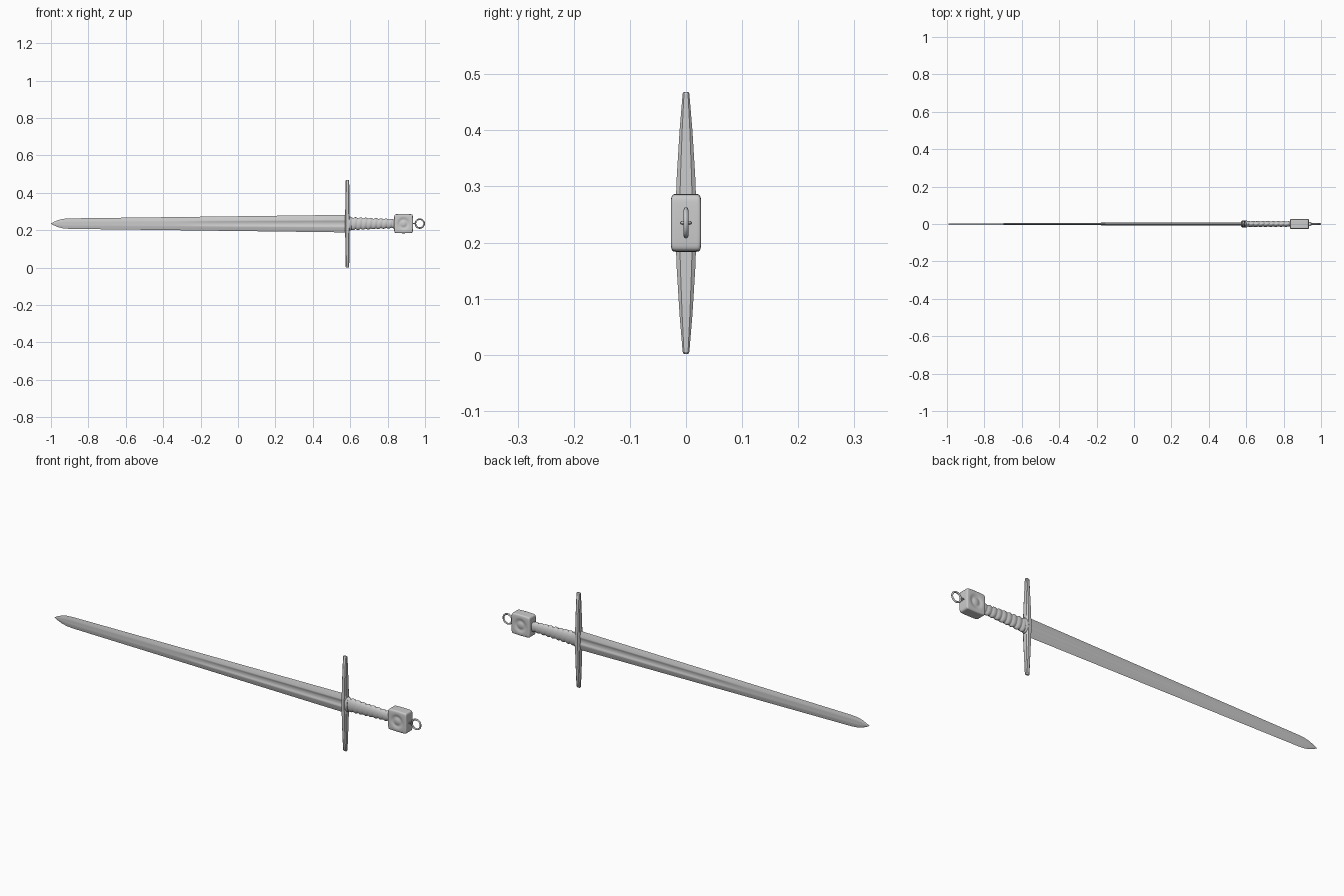
import bpy, bmesh, math

if "Cube" in bpy.data.objects:
    bpy.data.objects.remove(bpy.data.objects["Cube"])

AXIS = 0.235  # height of the sword's long axis


def finish(name, bm, angle=35):
    bmesh.ops.recalc_face_normals(bm, faces=bm.faces)
    me = bpy.data.meshes.new(name)
    bm.to_mesh(me)
    bm.free()
    ob = bpy.data.objects.new(name, me)
    bpy.context.collection.objects.link(ob)
    bpy.ops.object.select_all(action='DESELECT')
    ob.select_set(True)
    bpy.context.view_layer.objects.active = ob
    bpy.ops.object.shade_smooth_by_angle(angle=math.radians(angle))
    return ob


def loft(name, rings, closed=False, angle=35):
    """Skin a list of equal-length point rings; cap the ends unless closed."""
    bm = bmesh.new()
    vs = [[bm.verts.new(p) for p in r] for r in rings]
    n = len(vs[0])
    pairs = list(zip(vs, vs[1:])) + ([(vs[-1], vs[0])] if closed else [])
    for a, b in pairs:
        for i in range(n):
            j = (i + 1) % n
            bm.faces.new((a[i], a[j], b[j], b[i]))
    if not closed:
        bm.faces.new(vs[0])
        bm.faces.new(vs[-1])
    return finish(name, bm, angle)


def torus(name, cx, major, minor, vertical, seg=32, sides=12):
    rings = []
    for i in range(seg):
        a = math.tau * i / seg
        ring = []
        for k in range(sides):
            b = math.tau * k / sides
            r = major + minor * math.cos(b)
            u, v, w = r * math.cos(a), r * math.sin(a), minor * math.sin(b)
            ring.append((cx + u, w, AXIS + v) if vertical else (cx + u, v, AXIS + w))
        rings.append(ring)
    return loft(name, rings, closed=True, angle=60)


# Blade: lens section with a fuller that fades out past the middle
# stations: x, half width, half thickness, fuller depth
stations = [(0.58, 0.047, 0.0085, 0.55), (0.2, 0.042, 0.0078, 0.5),
            (-0.15, 0.0375, 0.007, 0.42), (-0.26, 0.036, 0.0062, 0.15),
            (-0.34, 0.035, 0.0052, 0), (-0.7, 0.0305, 0.004, 0),
            (-0.9, 0.028, 0.0032, 0), (-0.935, 0.0255, 0.003, 0),
            (-0.962, 0.019, 0.0026, 0), (-0.985, 0.009, 0.002, 0),
            (-1.0, 0.001, 0.0006, 0)]
side = [(0.7, 0.55, 0), (0.45, 0.9, 0), (0.36, 1, 0.05), (0.25, 1, 0.6), (0.12, 1, 0.95)]
rings = []
for x, w, t, f in stations:
    half = [(s, t * h * (1 - f * d)) for s, h, d in side]
    face = half + [(0, t * (1 - f))] + [(-s, y) for s, y in reversed(half)]
    pts = [(1, 0)] + face + [(-1, 0)] + [(s, -y) for s, y in reversed(face)]
    rings.append([(x, y, AXIS + s * w) for s, y in pts])
loft("blade", rings, angle=40)

# Crossguard: tapered octagonal bar
rings = []
for s, hx, hy in [(-1, .007, .004), (-.985, .0095, .006), (-.7, .0105, .0115), (-.35, .0115, .0165),
                  (0, .0125, .0195), (.35, .0115, .0165), (.7, .0105, .0115), (.985, .0095, .006), (1, .007, .004)]:
    c = 0.6
    oct_ = [(1, c), (c, 1), (-c, 1), (-1, c), (-1, -c), (-c, -1), (c, -1), (1, -c)]
    rings.append([(0.585 + a * hx, b * hy, AXIS + s * 0.2335) for a, b in oct_])
loft("crossguard", rings, angle=30)

# Collar seating the grip against the guard
rings = []
for x, k in [(0.588, 1.0), (0.602, 1.0), (0.606, 0.9)]:
    rings.append([(x, 0.019 * k * math.cos(a), AXIS + 0.037 * k * math.sin(a))
                  for a in [math.tau * i / 32 for i in range(32)]])
loft("grip_collar", rings)

# Grip: oval taper with a spiral cord wrap
rings, n, turns = [], 28, 9
for i in range(133):
    t = i / 132
    ring = []
    for k in range(n):
        a = math.tau * k / n
        bulge = abs(math.sin(math.pi * turns * t + a / 2))
        r = 0.84 + 0.18 * bulge
        ring.append((0.595 + 0.245 * t, (0.0165 - 0.002 * t) * r * math.cos(a),
                     AXIS + (0.035 - 0.0105 * t) * r * math.sin(a)))
    rings.append(ring)
loft("grip", rings, angle=70)

# Pommel: rounded block with a dished centre and raised boss on each broad face
bm = bmesh.new()
bmesh.ops.create_cube(bm, size=2)
bmesh.ops.subdivide_edges(bm, edges=bm.edges, cuts=23, use_grid_fill=True)
for v in bm.verts:
    x, y, z = v.co
    k = (abs(x) ** 14 + abs(y) ** 14 + abs(z) ** 14) ** (-1 / 14)
    x, y, z = x * k, y * k, z * k
    d = math.hypot(x, z)
    dish = 0.16 * math.exp(-((d - 0.42) / 0.18) ** 2)
    y *= 1 - dish - 0.06 * abs(z) ** 6
    v.co = (0.885 + 0.051 * x * (1 - 0.04 * z * z), y * 0.0272,
            AXIS + 0.0515 * z * (1 - 0.03 * x * x))
finish("pommel", bm, 50)

# Hanging ring and the staple that holds it
torus("pommel_staple", 0.941, 0.0075, 0.0026, False, 20, 8)
torus("pommel_ring", 0.972, 0.0235, 0.0042, True)
